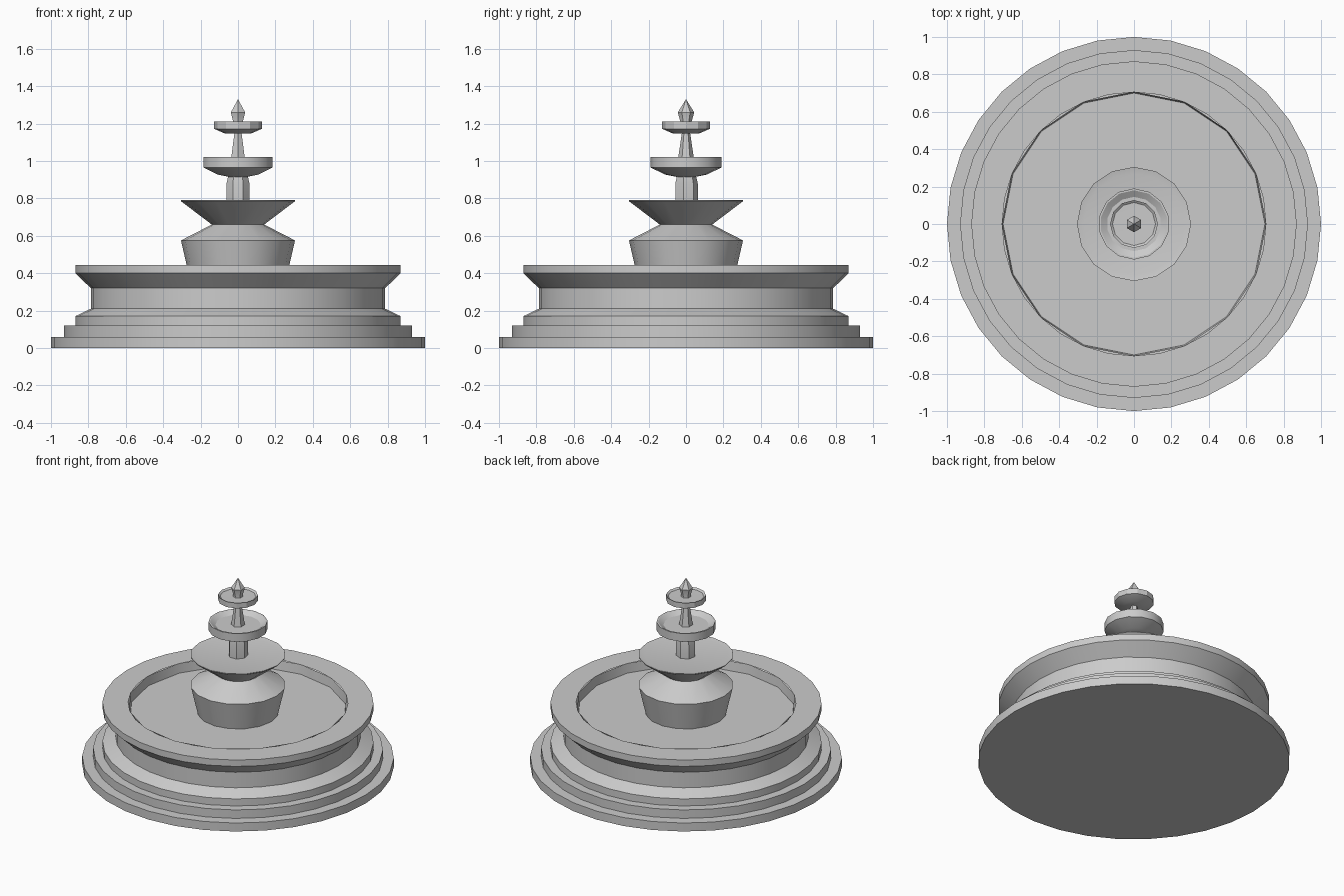
import bpy, math

if "Cube" in bpy.data.objects:
    bpy.data.objects.remove(bpy.data.objects["Cube"])

stone = bpy.data.materials.new("grey stone")
stone.diffuse_color = (0.6, 0.6, 0.6, 1)
stone.use_nodes = True
stone.node_tree.nodes["Principled BSDF"].inputs["Base Color"].default_value = stone.diffuse_color


def lathe(name, profile, sides):
    """Revolve (radius, z) points round the z axis; radius 0 makes a pole."""
    verts, rings, faces = [], [], []
    for r, z in profile:
        n = 1 if r == 0 else sides
        rings.append([len(verts) + i for i in range(n)])
        for i in range(n):
            a = 2 * math.pi * i / sides + math.pi / 2
            verts.append((r * math.cos(a), r * math.sin(a), z))
    for lo, hi in zip(rings, rings[1:]):
        for i in range(sides):
            j = (i + 1) % sides
            quad = [lo[i % len(lo)], lo[j % len(lo)], hi[j % len(hi)], hi[i % len(hi)]]
            faces.append(list(dict.fromkeys(quad)))
    mesh = bpy.data.meshes.new(name)
    mesh.from_pydata(verts, [], faces)
    mesh.materials.append(stone)
    ob = bpy.data.objects.new(name, mesh)
    bpy.context.collection.objects.link(ob)
    bpy.ops.object.select_all(action='DESELECT')
    ob.select_set(True)
    bpy.context.view_layer.objects.active = ob
    bpy.ops.object.shade_smooth_by_angle(angle=math.radians(28))
    return ob


# Stepped base and outer basin wall, up to the outer rim edge
lathe("basin_outside", [(0, 0), (1, 0), (1, .06), (.93, .06), (.93, .12), (.87, .12),
                        (.87, .17), (.787, .21), (.787, .32), (.87, .4), (.87, .445),
                        (.705, .445)], 32)
# Inner basin wall and floor
lathe("basin_inside", [(.708, .445), (.70, .38), (0, .38)], 16)

# Central urn and large bowl
lathe("urn", [(.26, .38), (.305, .575), (.14, .66)], 16)
lathe("large_bowl", [(.14, .66), (.305, .785), (.305, .79), (.27, .783), (0, .783)], 16)

# Lower column and middle bowl
lathe("lower_column", [(.063, .78), (.063, .88), (.052, .925)], 7)
lathe("middle_bowl", [(0, .913), (.05, .915), (.11, .927), (.19, .965), (.19, 1.022),
                      (.18, 1.022), (.145, 1.0), (0, 1.0)], 14)

# Upper column and small bowl
lathe("upper_column", [(.045, .995), (.022, 1.15)], 6)
lathe("small_bowl", [(0, 1.145), (.07, 1.147), (.128, 1.172), (.128, 1.21),
                     (.115, 1.2), (0, 1.198)], 12)

# Pointed finial
lathe("finial", [(.032, 1.195), (.03, 1.21), (.044, 1.26), (0, 1.33)], 6)
